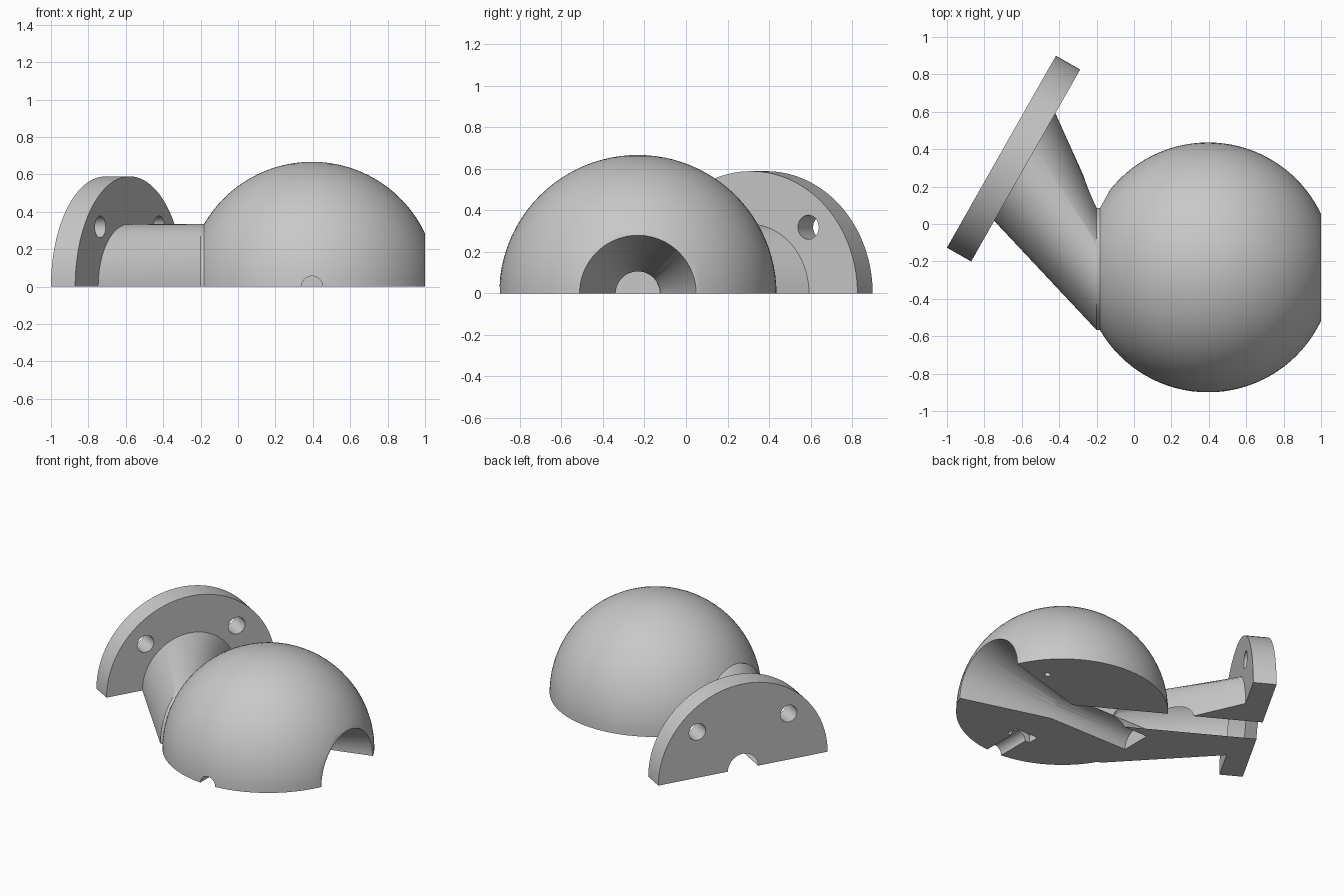
import bpy, bmesh, math
from mathutils import Vector, Matrix

if "Cube" in bpy.data.objects:
    bpy.data.objects.remove(bpy.data.objects["Cube"])

COLOUR = (0.58, 0.58, 0.58, 1)
grey = bpy.data.materials.new("plain_grey")
grey.use_nodes = True
grey.diffuse_color = COLOUR
grey.node_tree.nodes["Principled BSDF"].inputs["Base Color"].default_value = COLOUR

# The centre sits a hair under the cut plane so no vertices lie exactly on it
CENTRE = Vector((0.396, -0.232, -0.001))
BALL_R = 0.668
NECK_R = 0.335
BORE_R = 0.107
ANGLE = math.radians(29.6)
AXIS = Vector((-math.cos(ANGLE), math.sin(ANGLE), 0))   # towards the flange
SIDE = Vector((math.sin(ANGLE), math.cos(ANGLE), 0))    # across the flange
X, Y, Z = Vector((1, 0, 0)), Vector((0, 1, 0)), Vector((0, 0, 1))
PIPE = CENTRE - SIDE * 0.008                            # origin of the angled pipe


def finish(name, bm):
    bmesh.ops.recalc_face_normals(bm, faces=bm.faces)
    mesh = bpy.data.meshes.new(name)
    bm.to_mesh(mesh)
    bm.free()
    mesh.materials.append(grey)
    obj = bpy.data.objects.new(name, mesh)
    bpy.context.collection.objects.link(obj)
    return obj


def rod(name, start, end, r0, r1=None, sides=96):
    bm = bmesh.new()
    along = end - start
    turn = along.to_track_quat('Z', 'Y').to_matrix().to_4x4()
    bmesh.ops.create_cone(bm, cap_ends=True, segments=sides, radius1=r0,
                          radius2=r0 if r1 is None else r1, depth=along.length,
                          matrix=Matrix.Translation((start + end) / 2) @ turn)
    return finish(name, bm)


def box(name, middle, size):
    bm = bmesh.new()
    bmesh.ops.create_cube(bm, size=size, matrix=Matrix.Translation(middle))
    return finish(name, bm)


def loft(name, rings, radius, sides=96):
    """Skin through circles given as (centre, sideways direction)."""
    bm = bmesh.new()
    loops = []
    for middle, across in rings:
        angles = [math.tau * (i + 0.5) / sides for i in range(sides)]
        loops.append([bm.verts.new(middle + (across * math.cos(a) + Z * math.sin(a)) * radius)
                      for a in angles])
    for a, b in zip(loops, loops[1:]):
        for i in range(sides):
            j = (i + 1) % sides
            bm.faces.new((a[i], a[j], b[j]))
            bm.faces.new((a[i], b[j], b[i]))
    bm.faces.new(loops[0])
    bm.faces.new(loops[-1])
    return finish(name, bm)


def combine(target, tool, operation):
    tool.hide_render = True
    mod = target.modifiers.new(tool.name, 'BOOLEAN')
    mod.operation = operation
    mod.solver = 'EXACT'
    mod.object = tool
    bpy.context.view_layer.objects.active = target
    bpy.ops.object.modifier_apply(modifier=mod.name)
    bpy.data.objects.remove(tool)


# Ball body
bm = bmesh.new()
bmesh.ops.create_uvsphere(bm, u_segments=96, v_segments=48, radius=BALL_R,
                          matrix=Matrix.Translation(CENTRE))
body = finish("ball_joint_half", bm)

# Neck from a thin upright disc on the ball to the tilted flange
neck = loft("neck", [(CENTRE - X * 0.576, Y), (CENTRE - X * 0.596, Y),
                     (PIPE + AXIS * 1.135, SIDE)], NECK_R)
combine(body, neck, 'UNION')

# Flange
flange = rod("flange", PIPE + AXIS * 1.117, PIPE + AXIS * 1.266, 0.59, sides=128)
combine(body, flange, 'UNION')

# Flat trims: underside and mouth end
cutters = [box("underside_cutter", Vector((0.013, 0.017, -2)), 4),
           box("mouth_end_cutter", Vector((3, 0.011, 0.023)), 4)]

# Tapered mouth, blind straight bore and bore through the flange
slope = (0.281 - BORE_R) / 0.604
cutters += [
    rod("mouth_cutter", CENTRE - X * 0.02, CENTRE + X * 0.75,
        BORE_R - slope * 0.02, BORE_R + slope * 0.75),
    rod("straight_bore_cutter", CENTRE + X * 0.05, CENTRE - X * 0.606, BORE_R),
    rod("angled_bore_cutter", PIPE + AXIS * 0.02, PIPE + AXIS * 1.4, BORE_R - 0.002),
]

# Set screw hole with a nut pocket
cutters.append(rod("screw_cutter", CENTRE - Y * 0.8, CENTRE - Y * 0.39, 0.057, sides=48))
cutters.append(rod("nut_cutter", CENTRE - Y * 0.43, CENTRE - Y * 0.35, 0.105, sides=6))

# Small pin hole in the flat underside
pin = CENTRE + Vector((0.373, 0.3, 0))
cutters.append(rod("pin_cutter", pin - Z * 0.1, pin + Z * 0.08, 0.019, sides=24))

# Flange bolt holes
for s in (-1, 1):
    bolt = PIPE + SIDE * s * 0.318 + Z * 0.32
    cutters.append(rod("bolt_cutter", bolt + AXIS * 1.05, bolt + AXIS * 1.4, 0.058, sides=48))

for cutter in cutters:
    combine(body, cutter, 'DIFFERENCE')

bpy.ops.object.select_all(action='DESELECT')
body.select_set(True)
bpy.context.view_layer.objects.active = body
bpy.ops.object.shade_smooth_by_angle(angle=math.radians(30))
